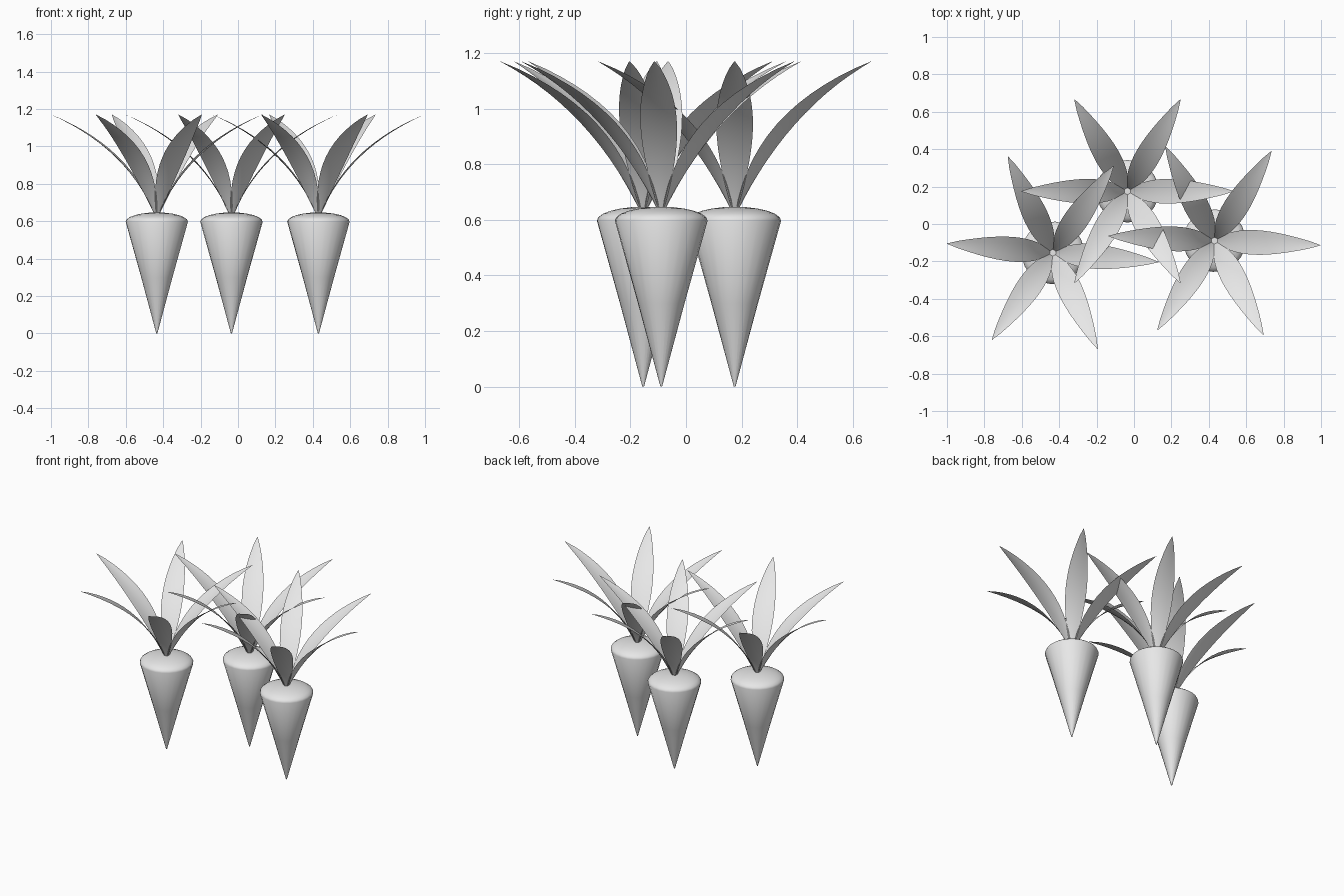
import bpy, bmesh, math

if "Cube" in bpy.data.objects:
    bpy.data.objects.remove(bpy.data.objects["Cube"])

grey = bpy.data.materials.new("plain grey")
grey.diffuse_color = (0.8, 0.8, 0.8, 1)
grey.use_nodes = True
grey.node_tree.nodes["Principled BSDF"].inputs["Base Color"].default_value = grey.diffuse_color

RIM_R, RIM_Z, DOME_H = 0.167, 0.597, 0.05
SIDES = 24


def make_object(name, bm, place):
    mesh = bpy.data.meshes.new(name)
    bm.to_mesh(mesh)
    bm.free()
    mesh.materials.append(grey)
    ob = bpy.data.objects.new(name, mesh)
    bpy.context.collection.objects.link(ob)
    ob.location = (place[0], place[1], 0)
    ob.rotation_euler.z = math.radians(place[2])
    bpy.ops.object.select_all(action='DESELECT')
    ob.select_set(True)
    bpy.context.view_layer.objects.active = ob
    bpy.ops.object.shade_smooth_by_angle(angle=math.radians(40))
    return ob


def root(name, place):
    # tapered root with a shallow rounded crown, lathed from a profile
    profile = [(0.003, 0), (RIM_R * 0.5, RIM_Z * 0.5), (RIM_R, RIM_Z)]
    for k in range(1, 6):
        a = math.radians(90) * k / 6
        profile.append((RIM_R * math.cos(a), RIM_Z + DOME_H * math.sin(a)))
    bm = bmesh.new()
    rings = [[bm.verts.new((r * math.cos(2 * math.pi * i / SIDES),
                            r * math.sin(2 * math.pi * i / SIDES), z))
              for i in range(SIDES)] for r, z in profile]
    for lo, hi in zip(rings, rings[1:]):
        for i in range(SIDES):
            j = (i + 1) % SIDES
            bm.faces.new((lo[i], lo[j], hi[j], hi[i]))
    bm.faces.new(rings[0][::-1])
    top = bm.verts.new((0, 0, RIM_Z + DOME_H))
    for i in range(SIDES):
        bm.faces.new((rings[-1][i], rings[-1][(i + 1) % SIDES], top))
    make_object(name, bm, place)


def leaves(name, place, count=6, steps=14):
    # arching pointed blades following a quadratic curve, slightly cupped
    p0, p1, p2 = (0.005, 0.62), (0.15, 0.985), (0.568, 1.17)
    bm = bmesh.new()
    for n in range(count):
        a = 2 * math.pi * n / count
        c, s = math.cos(a), math.sin(a)
        rows = []
        for k in range(steps + 1):
            t = k / steps
            r, z = [(1 - t) ** 2 * u + 2 * t * (1 - t) * v + t * t * w
                    for u, v, w in zip(p0, p1, p2)]
            half = 0.002 + 0.064 * max(0, math.sin(math.pi * t)) ** 0.85
            if k == steps:
                half = 0.001
            row = []
            for f in (-1, -0.5, 0, 0.5, 1):
                w, lift = half * f, 0.1 * half * f * f
                rr = r - lift * 0.7
                row.append(bm.verts.new((rr * c - w * s, rr * s + w * c,
                                         z + lift * 0.7)))
            rows.append(row)
        for lo, hi in zip(rows, rows[1:]):
            for i in range(4):
                bm.faces.new((lo[i], hi[i], hi[i + 1], lo[i + 1]))
    bmesh.ops.recalc_face_normals(bm, faces=bm.faces)
    make_object(name, bm, place)


# three carrots: x, y, turn in degrees
spots = {"left": (-0.434, -0.154, -5), "middle": (-0.035, 0.175, 0),
         "right": (0.43, -0.089, -2.5)}
for side, place in spots.items():
    root("carrot_root_" + side, place)
    leaves("carrot_leaves_" + side, place)
